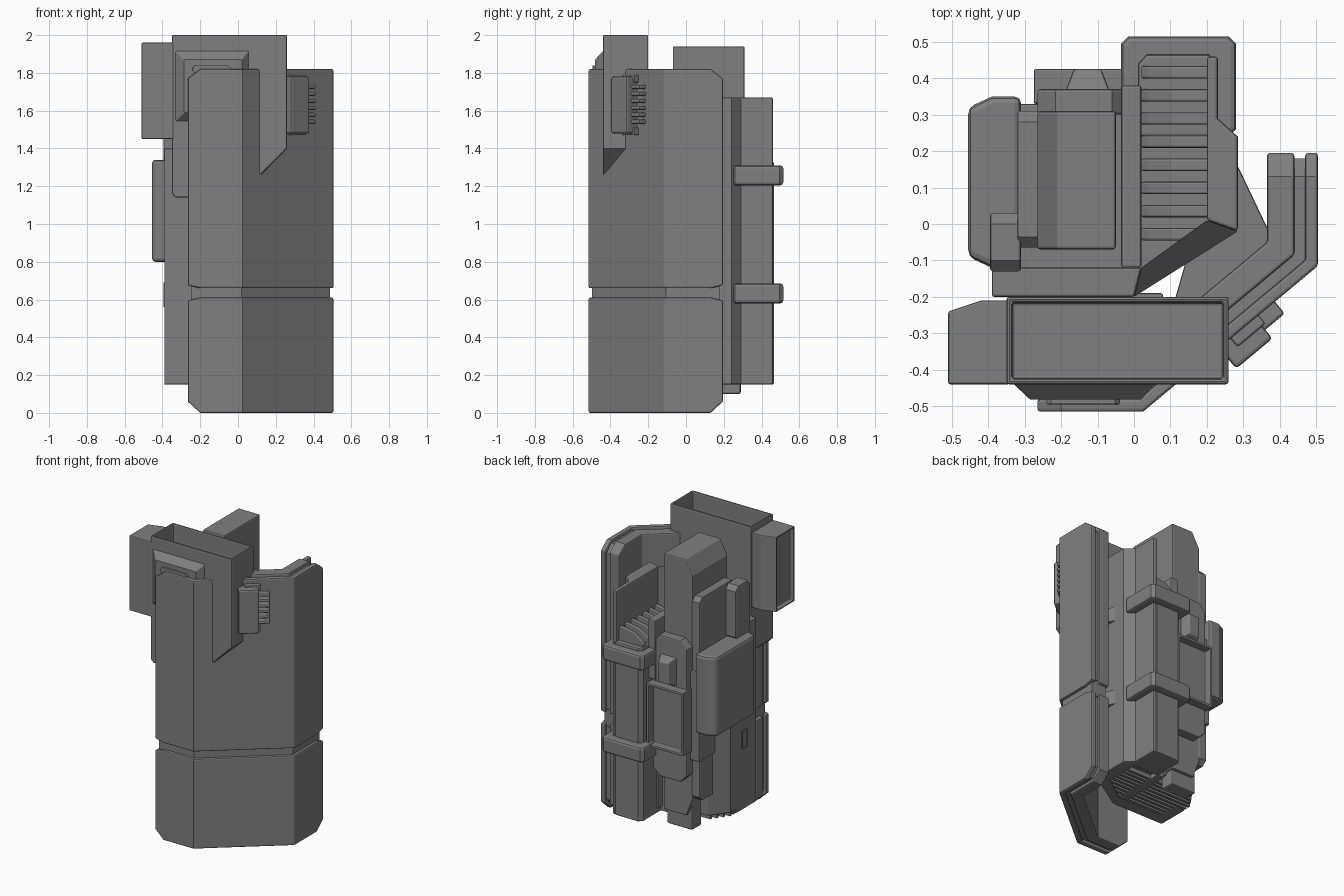
import bpy, bmesh, math
from mathutils import Vector

if "Cube" in bpy.data.objects:
    bpy.data.objects.remove(bpy.data.objects["Cube"])

AXES = {'z': lambda a, b, h: (a, b, h),
        'y': lambda a, b, h: (a, h, b),
        'x': lambda a, b, h: (h, a, b)}

gunmetal = bpy.data.materials.new("dark_grey")
gunmetal.diffuse_color = (.215, .215, .215, 1)
gunmetal.use_nodes = True
gunmetal.node_tree.nodes["Principled BSDF"].inputs["Base Color"].default_value = gunmetal.diffuse_color


def finish(name, bm, bevel=0.008, recess=None):
    bmesh.ops.recalc_face_normals(bm, faces=bm.faces)
    if recess:  # sink a pocket in the biggest face pointing along a direction
        d, rim, depth = recess
        d = Vector(d)
        bm.normal_update()
        f = max((f for f in bm.faces if f.normal.dot(d) > .95), key=lambda f: f.calc_area())
        bmesh.ops.inset_region(bm, faces=[f], thickness=rim)
        new = bmesh.ops.extrude_discrete_faces(bm, faces=[f])['faces'][0]
        bmesh.ops.translate(bm, verts=new.verts, vec=-d * depth)
    me = bpy.data.meshes.new(name)
    bm.to_mesh(me)
    bm.free()
    me.materials.append(gunmetal)
    ob = bpy.data.objects.new(name, me)
    bpy.context.collection.objects.link(ob)
    if bevel:
        m = ob.modifiers.new("edge_bevel", 'BEVEL')
        m.width, m.segments, m.limit_method = bevel, 2, 'ANGLE'
        m.angle_limit = math.radians(50)
    return ob


def prism(name, pts, lo, hi, axis='z', bevel=0.006, recess=None, top=None):
    """Extrude a 2D outline; 'top' may hold another outline for a tapered end."""
    bm = bmesh.new()
    a = [bm.verts.new(AXES[axis](*p, lo)) for p in pts]
    b = [bm.verts.new(AXES[axis](*p, hi)) for p in (top or pts)]
    n = len(pts)
    bm.faces.new(a)
    bm.faces.new(b)
    for i in range(n):
        bm.faces.new((a[i], a[(i + 1) % n], b[(i + 1) % n], b[i]))
    return finish(name, bm, bevel, recess)


def rect(x0, x1, y0, y1):
    return [(x0, y0), (x1, y0), (x1, y1), (x0, y1)]


def octagon(x0, x1, y0, y1, c):
    return [(x0 + c, y0), (x1 - c, y0), (x1, y0 + c), (x1, y1 - c),
            (x1 - c, y1), (x0 + c, y1), (x0, y1 - c), (x0, y0 + c)]


def box(name, x, y, z, bevel=0.006, recess=None):
    return prism(name, rect(*x, *y), *z, 'z', bevel, recess)


def offset(path, d):
    """Mitred offset of an open path to its left side."""
    out = []
    for i, p in enumerate(path):
        p = Vector(p)
        ns = []
        for j in (i - 1, i):
            if 0 <= j < len(path) - 1:
                t = (Vector(path[j + 1]) - Vector(path[j])).normalized()
                ns.append(Vector((-t.y, t.x)))
        m = sum(ns, Vector((0, 0))).normalized()
        out.append(p + m * d / m.dot(ns[0]))
    return out


def bent_plate(name, path, d0, d1, lo, hi, bevel=0.008):
    bm = bmesh.new()
    cols = []
    for o, i, l, h in zip(offset(path, d0), offset(path, d1), lo, hi):
        cols.append([bm.verts.new((*p, z)) for p, z in ((o, l), (i, l), (i, h), (o, h))])
    for a, b in zip(cols, cols[1:]):
        for k in range(4):
            bm.faces.new((a[k], a[(k + 1) % 4], b[(k + 1) % 4], b[k]))
    bm.faces.new(cols[0])
    bm.faces.new(cols[-1])
    return finish(name, bm, bevel)


def corner(base, c):
    """Edge heights with chamfered ends."""
    return [base + c] + [base] * 4 + [base + c]


# Bent armour shell in two layers, split by a groove
shell = [(-.265, -.515), (-.2, -.515), (.025, -.515), (.505, -.115), (.505, .13), (.505, .195)]
groove = [(-.245, -.515)] + shell[1:5] + [(.505, .18)]
for label, lo, hi in (("lower", corner(0, .06), corner(.61, -.015)),
                      ("upper", corner(.66, .015), corner(1.82, -.05))):
    bent_plate(label + "_shell_outer", shell, 0, .035, lo, hi)
    bent_plate(label + "_shell_inner", shell, .065, .14, lo, hi)
    bent_plate(label + "_shell_seam", groove, .025, .075,
               [z + .02 for z in lo], [z - .02 for z in hi], 0)
bent_plate("shell_groove_band", groove, .018, .125, [.58] * 6, [.69] * 6, 0)

# Mounts joining the shell to the grip
for z in (.6, 1.19):
    prism("shell_mount_side", [(.1, -.25), (.28, -.18), (.38, -.04), (.28, .17), (.2, .1)], z, z + .1)
    box("shell_mount_front", (-.24, .08), (-.42, -.19), (z, z + .1))

# Upper hopper with open top, poking through the slanted shell
prism("hopper", [(-.35, 1.16), (-.33, 1.14), (0, 1.14), (.26, 1.4), (.26, 2), (-.35, 2)],
      -.44, -.2, 'y', .008, ((0, 0, 1), .022, .12))
prism("hopper_front_frustum", rect(-.335, .06, 1.54, 1.92), -.435, -.482, 'y', .004,
      top=rect(-.285, .02, 1.59, 1.87))
prism("frustum_lip", octagon(-.24, -.04, 1.8, 1.84, .012), -.495, -.47, 'y', .003)
prism("hopper_side_box", [(-.51, -.44), (-.34, -.44), (-.34, -.21), (-.42, -.21), (-.51, -.24)],
      1.45, 1.96, 'z', .006, ((-1, 0, 0), .016, .03))

# Clip with ribs on the slanted face
ang = math.atan2(.4, .48)
t, n = Vector((math.cos(ang), math.sin(ang))), Vector((math.sin(ang), -math.cos(ang)))


def on_slope(name, c, length, depth, z, bevel):
    pts = [Vector(c) + t * a * length / 2 + n * b * depth / 2
           for a, b in ((-1, -1), (1, -1), (1, 1), (-1, 1))]
    return prism(name, [tuple(p) for p in pts], *z, 'z', bevel)


on_slope("clip_body", (.305, -.325), .13, .08, (1.48, 1.78), .01)
for z in (1.47, 1.75):
    on_slope("clip_foot", (.31, -.29), .1, .04, (z, z + .04), .006)
for i in range(6):
    z = 1.53 + i * .037
    on_slope("clip_rib", (.348, -.268), .13, .05, (z, z + .022), .008)

# Grip frame walls
prism("side_wall", [(.2, .01), (.285, -.02), (.285, .24), (.23, .29), (.23, .46), (.2, .46)],
      .15, 1.67, 'z', .008)
bm = bmesh.new()
quad = [(.2, .01, 1.67), (.02, -.12, 1.67), (0, -.2, 1.5), (.285, -.02, 1.5)]
vs = [bm.verts.new(q) for q in quad]
ws = [bm.verts.new((q[0], q[1], .15)) for q in quad]
bm.faces.new(vs)
bm.faces.new(ws)
for i in range(4):
    bm.faces.new((vs[i], vs[(i + 1) % 4], ws[(i + 1) % 4], ws[i]))
finish("slanted_wall", bm, .004)
prism("front_wall", [(.02, -.12), (0, -.2), (-.39, -.2), (-.39, .02), (-.32, .02), (-.32, -.12)],
      .15, 1.4, 'z', .006)
box("partition_wall", (-.035, .02), (-.12, .25), (.15, 1.5))
box("partition_top", (-.035, .02), (.2, .38), (1.1, 1.5))
prism("inner_fill", rect(-.33, .02, -.13, .33), .6, 1.2)

# Solid lower body with a slatted underside
prism("lower_body", [(-.39, -.19), (0, -.19), (.28, -.02), (.28, .24), (-.06, .24), (-.06, .2),
                     (-.3, .2), (-.39, .08)], .18, .8, 'z', .004)
for i in range(11):
    y = -.185 + i * .035
    left = -.385 if y < .06 else -.385 + .7 * (y - .06)
    box("underside_slat", (left, min(.275, .02 + 1.58 * (y + .185))), (y, y + .018), (.152, .19), 0)

# Rear column, vent core and slats
prism("rear_column", [(.012, .24), (.28, .24), (.23, .29), (.23, .44), (.205, .465), (.035, .465), (.012, .44)],
      .15, 1.33, 'z', .008)
prism("vent_core", [(.0, -.13), (.02, -.13), (.22, 0), (.22, .3), (0, .3)], .19, 1.31, 'z', 0)
for i in range(8):
    y = -.045 + i * .0635
    prism("vent_slat_top", [(.02, 1.3), (.205, 1.3), (.205, 1.42), (.1, 1.4), (.04, 1.36), (.02, 1.34)],
          y, y + .034, 'y', .006)

# Clamps around the rear column
for z in (.58, 1.205):
    prism("column_clamp", octagon(-.035, .28, .24, .515, .02), z, z + .105, 'z', .015)

# Tall central block with chamfered side
prism("tall_block", [(-.05, .2), (-.05, 1.94), (-.21, 1.94), (-.265, 1.84), (-.265, .32), (-.22, .2)],
      -.07, .31, 'y', .008)
box("tall_block_foot", (-.25, -.06), (.19, .29), (.1, .3), .01)
prism("block_side_plate", octagon(-.065, .31, .32, 1.7, .03), -.32, -.26, 'x')

# Left side boxes
prism("left_pouch", [(-.455, -.09), (-.39, -.12), (-.31, -.12), (-.31, .35), (-.39, .35), (-.455, .32)],
      .8, 1.34, 'z', .018)
prism("left_upper_box", octagon(-.13, .03, 1.32, 1.69, .03), -.395, -.31, 'x', .008)
box("left_latch", (-.395, -.37), (-.1, -.04), (.56, .69), .003, ((-1, 0, 0), .012, .02))

# Rear latch plate, button and framed pocket
prism("rear_plate", octagon(-.265, -.01, .45, 1.41, .05), .3, .37, 'y', .008)
prism("rear_button", rect(-.19, -.065, 1.09, 1.29), .36, .425, 'y', .006,
      top=rect(-.165, -.09, 1.12, 1.26))
prism("rear_pocket", rect(-.275, 0, .66, 1.09), .33, .425, 'y', .005, ((0, 1, 0), .025, .05))
